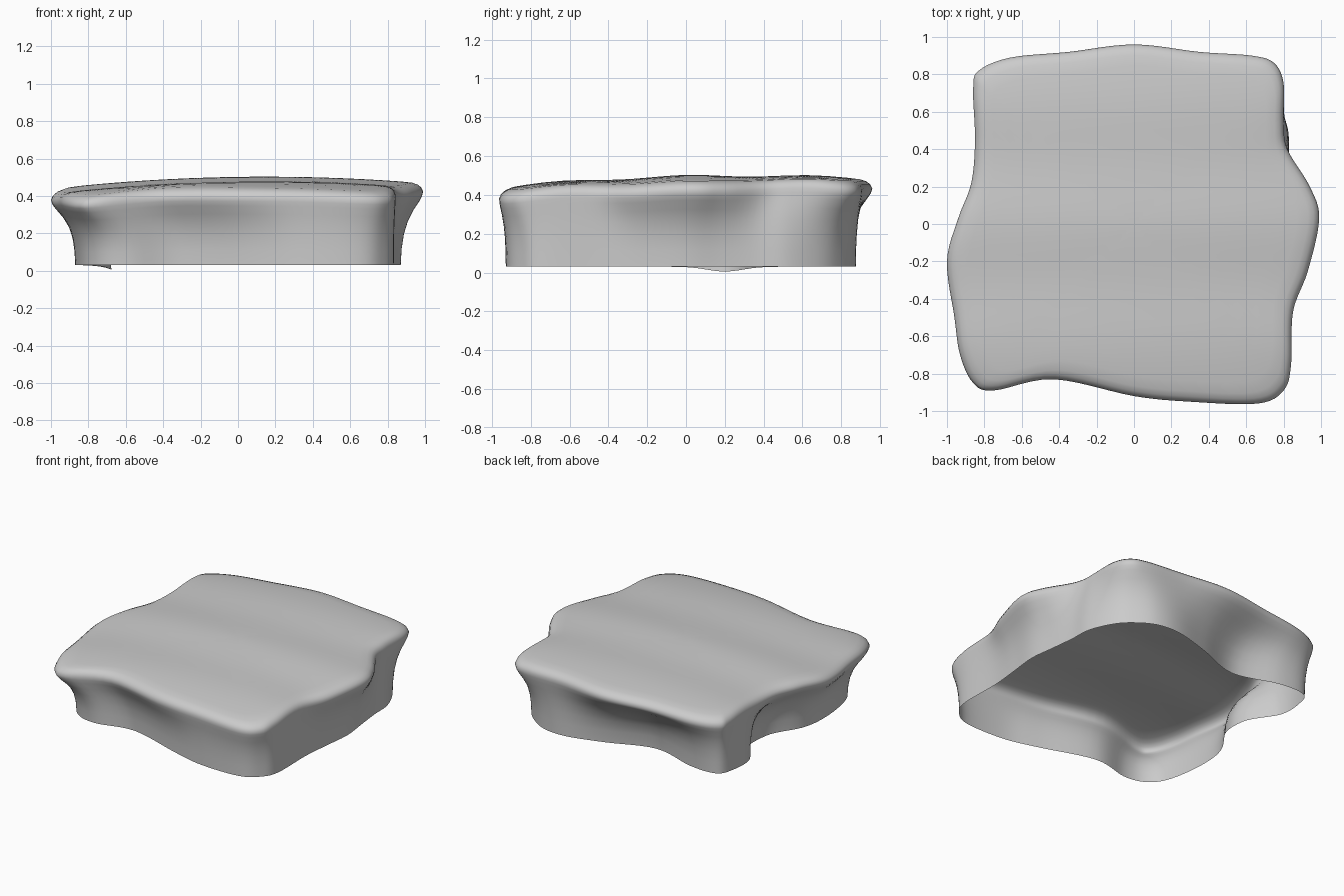
import bpy
import math
from mathutils import Vector

cube = bpy.data.objects.get("Cube")
if cube:
    bpy.data.objects.remove(cube, do_unlink=True)

# Matching control points (hundredths): widest outline, then open bottom rim
EDGE = [(99, 3), (94, 20), (82, 40), (80, 55), (80, 75), (75, 86), (63, 90), (35, 92),
        (0, 96), (-35, 92), (-66, 89), (-83, 82), (-86, 72), (-85, 45), (-87, 22),
        (-94, 3), (-100, -20), (-96, -50), (-93, -70), (-86, -85), (-75, -89),
        (-43, -83), (0, -92), (30, -95), (66, -96), (80, -89), (84, -75), (85, -47), (93, -25)]
RIM = [(87, 0), (85, 18), (83, 36), (82, 52), (75, 68), (66, 78), (52, 86), (34, 87),
       (8, 80), (-25, 69), (-58, 78), (-78, 78), (-84, 68), (-84, 48), (-69, 27),
       (-70, 10), (-84, -12), (-87, -35), (-83, -62), (-74, -75), (-58, -79),
       (-30, -74), (10, -86), (35, -92), (65, -92), (78, -84), (83, -72), (83, -42), (85, -20)]
STEPS = 6


def smooth_loop(points):
    """Closed Catmull-Rom curve through the control points."""
    pts = [Vector(p) / 100 for p in points]
    n = len(pts)
    loop = []
    for i in range(n):
        a, b, c, d = (pts[(i + k) % n] for k in (-1, 0, 1, 2))
        for s in range(STEPS):
            t = s / STEPS
            loop.append((b * 2 + (c - a) * t + (a * 2 - b * 5 + c * 4 - d) * t ** 2
                         + (b * 3 - a - c * 3 + d) * t ** 3) / 2)
    return loop


def top_height(p):
    """Gently crowned top with a shallow ripple along its depth."""
    crown = 0.04 * ((p.x - 0.15) / 0.9) ** 2 + 0.045 * ((p.y - 0.3) / 1.1) ** 2
    return 0.5 - crown + 0.006 * math.cos(math.tau * p.y / 0.65)


def rim_height(p):
    """Level rim with a small sag in the deep recess of one side."""
    sag = 0.025 * math.exp(-((p.y - 0.2) / 0.13) ** 2) if p.x < -0.6 else 0
    return 0.03 - sag


edge, rim = smooth_loop(EDGE), smooth_loop(RIM)
count = len(edge)
rings = []

# Flared wall: (height fraction, blend from rim to edge)
for h, f in [(0, 0), (0.22, 0.04), (0.42, 0.14), (0.6, 0.32), (0.75, 0.57),
             (0.87, 0.83), (0.94, 0.95), (1, 1)]:
    ring = []
    for e, r in zip(edge, rim):
        p = r.lerp(e, f)
        low, high = rim_height(r), top_height(e) - 0.045
        ring.append((p.x, p.y, low + (high - low) * h))
    rings.append(ring)

# Rounded shoulder and top: (scale towards centre, drop below the crown)
for s, drop in [(0.99, 0.024), (0.97, 0.01), (0.94, 0.002), (0.88, 0), (0.78, 0), (0.66, 0),
                (0.54, 0), (0.42, 0), (0.3, 0), (0.18, 0), (0.08, 0)]:
    rings.append([(e.x * s, e.y * s, top_height(e * s) - drop) for e in edge])

verts = [v for ring in rings for v in ring]
faces = []
for k in range(len(rings) - 1):
    for i in range(count):
        j = (i + 1) % count
        a, b = k * count, (k + 1) * count
        faces.append((a + i, a + j, b + j, b + i))
center = len(verts)
verts.append((0, 0, top_height(Vector((0, 0)))))
last = (len(rings) - 1) * count
faces += [(last + i, last + (i + 1) % count, center) for i in range(count)]

mesh = bpy.data.meshes.new("wavy_shell")
mesh.from_pydata(verts, [], faces)
mesh.update()
shell = bpy.data.objects.new("wavy_shell", mesh)
bpy.context.collection.objects.link(shell)

# Single plain grey
grey = bpy.data.materials.new("plain_grey")
grey.use_nodes = True
colour = (0.6, 0.6, 0.6, 1)
grey.diffuse_color = colour
grey.node_tree.nodes["Principled BSDF"].inputs["Base Color"].default_value = colour
mesh.materials.append(grey)
for poly in mesh.polygons:
    poly.use_smooth = True
